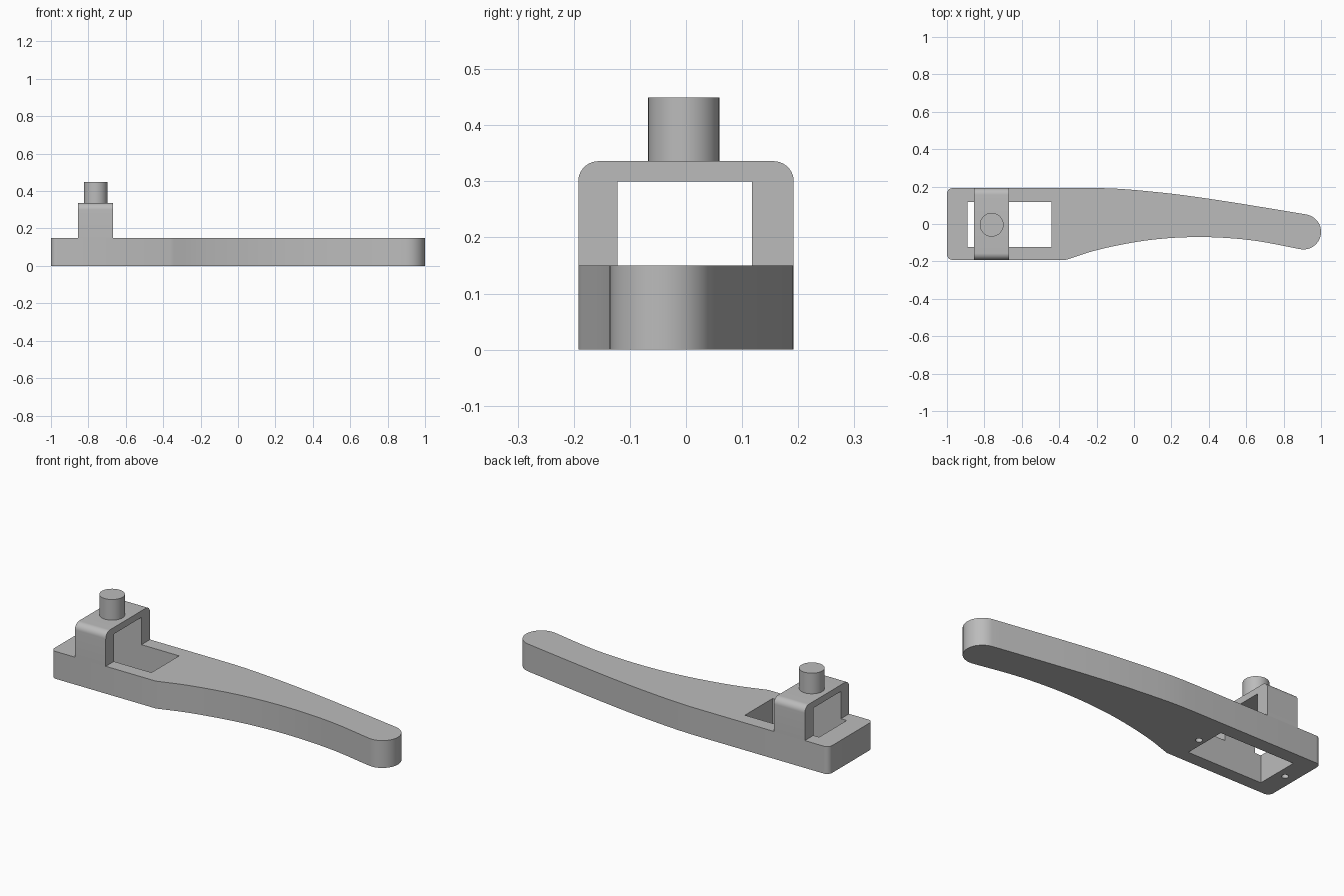
import bpy, bmesh, math
from mathutils import Vector

if "Cube" in bpy.data.objects:
    bpy.data.objects.remove(bpy.data.objects["Cube"])

grey = bpy.data.materials.new("grey")
grey.diffuse_color = (0.5, 0.5, 0.5, 1)
grey.use_nodes = True
grey.node_tree.nodes["Principled BSDF"].inputs["Base Color"].default_value = grey.diffuse_color


def arc(cx, cy, r, a0, a1, n):
    """Points on an arc, angles in degrees."""
    angles = [math.radians(a0 + (a1 - a0) * i / n) for i in range(n + 1)]
    return [(cx + r * math.cos(a), cy + r * math.sin(a)) for a in angles]


def spline(pts, n=8):
    """Smooth curve through the points."""
    p = [Vector(q) for q in pts]
    p = [2 * p[0] - p[1]] + p + [2 * p[-1] - p[-2]]
    out = []
    for a, b, c, d in zip(p, p[1:], p[2:], p[3:]):
        for i in range(n):
            t = i / n
            out.append(tuple(0.5 * (2 * b + (c - a) * t + (2 * a - 5 * b + 4 * c - d) * t * t
                                    + (3 * b - a - 3 * c + d) * t ** 3)))
    return out + [tuple(p[-2])]


def prism(name, outline, lo, hi, axis="z"):
    """Extrude a closed outline along z (outline in xy) or x (outline in yz)."""
    place = (lambda u, v, w: (u, v, w)) if axis == "z" else (lambda u, v, w: (w, u, v))
    bm = bmesh.new()
    face = bm.faces.new([bm.verts.new(place(u, v, lo)) for u, v in outline])
    ext = bmesh.ops.extrude_face_region(bm, geom=[face])
    moved = [g for g in ext["geom"] if isinstance(g, bmesh.types.BMVert)]
    bmesh.ops.translate(bm, verts=moved, vec=place(0, 0, hi - lo))
    bmesh.ops.recalc_face_normals(bm, faces=bm.faces)
    mesh = bpy.data.meshes.new(name)
    bm.to_mesh(mesh)
    bm.free()
    mesh.materials.append(grey)
    obj = bpy.data.objects.new(name, mesh)
    bpy.context.collection.objects.link(obj)
    return obj


def activate(obj):
    bpy.ops.object.select_all(action="DESELECT")
    obj.select_set(True)
    bpy.context.view_layer.objects.active = obj


def cut(obj, cutter):
    mod = obj.modifiers.new("cut", "BOOLEAN")
    mod.operation, mod.solver, mod.object = "DIFFERENCE", "EXACT", cutter
    activate(obj)
    bpy.ops.object.modifier_apply(modifier="cut")
    bpy.data.objects.remove(cutter)


def circle(x, y, r, n):
    return arc(x, y, r, 0, 360, n)[:-1]


W, H = 0.192, 0.15          # half width and thickness of the lever
Y0, Y1 = -0.122, 0.118      # sides of the window and arch opening

# Lever: square head, curved handle and rounded tip
lower = spline([(-0.365, -W), (-0.2, -0.14), (0, -0.098), (0.17, -0.077), (0.335, -0.07),
                (0.5, -0.075), (0.67, -0.093), (0.885, -0.134)])
upper = spline([(0.921, 0.051), (0.6, 0.104), (0.4, 0.135), (0.2, 0.162), (0, 0.182),
                (-0.12, 0.19), (-0.22, W)])
tip = arc(0.906, -0.042, 0.094, -102, 80, 32)
r = 0.03
outline = (arc(-1 + r, W - r, r, 90, 180, 8) + arc(-1 + r, -W + r, r, 180, 270, 8)
           + lower[:-1] + tip + upper[1:])
lever = prism("lever", outline, 0, H)

# Rectangular window and two blind holes in the underside
cut(lever, prism("window_cutter", [(-0.89, Y0), (-0.44, Y0), (-0.44, Y1), (-0.89, Y1)], -0.1, 0.3))
for hx in (-0.94, -0.405):
    cut(lever, prism("hole_cutter", circle(hx, -0.002, 0.017, 24), -0.1, 0.1))

# Arch standing over the window
top, R = 0.336, 0.036
profile = ([(W, H)] + arc(W - R, top - R, R, 0, 90, 10) + arc(-W + R, top - R, R, 90, 180, 10)
           + [(-W, H), (Y0, H), (Y0, 0.3), (Y1, 0.3), (Y1, H)])
arch = prism("arch", profile, -0.855, -0.668, "x")

# Pin on top of the arch
pin = prism("pin", circle(-0.761, -0.004, 0.0635, 48), top, 0.449)

for obj in (lever, arch, pin):
    activate(obj)
    bpy.ops.object.shade_smooth_by_angle(angle=math.radians(30))
